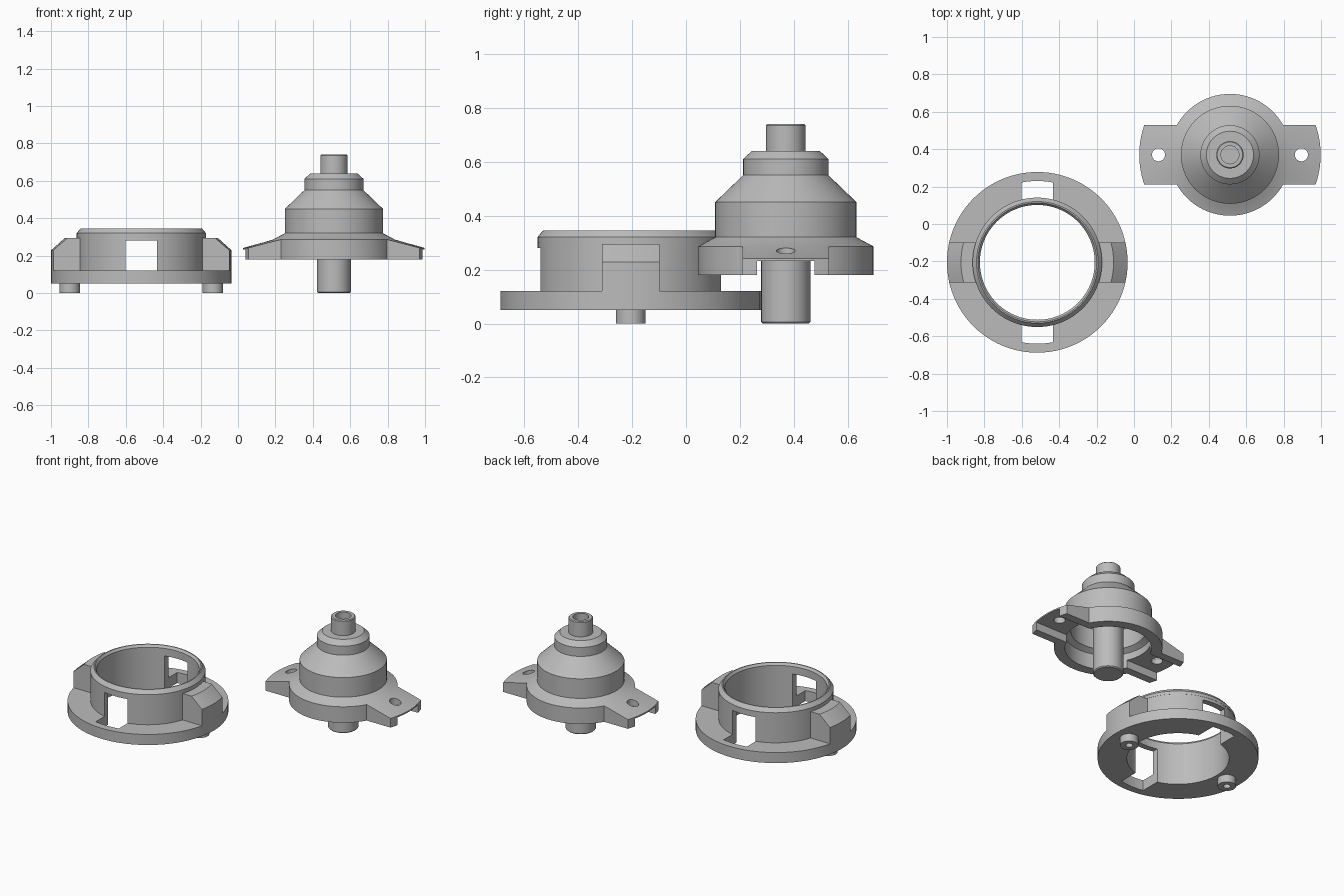
import bpy, bmesh, math
from mathutils import Vector

if "Cube" in bpy.data.objects:
    bpy.data.objects.remove(bpy.data.objects["Cube"])

SEG = 96
grey = bpy.data.materials.new("plain_grey")
grey.diffuse_color = (0.5, 0.5, 0.5, 1)
grey.use_nodes = True
grey.node_tree.nodes["Principled BSDF"].inputs["Base Color"].default_value = grey.diffuse_color


def finish(name, bm):
    bmesh.ops.recalc_face_normals(bm, faces=bm.faces)
    me = bpy.data.meshes.new(name)
    bm.to_mesh(me)
    bm.free()
    ob = bpy.data.objects.new(name, me)
    bpy.context.collection.objects.link(ob)
    me.materials.append(grey)
    return ob


def revolve(name, pts, seg=SEG, at=(0, 0)):
    """Spin an (r, z) outline; it is closed unless it starts on the axis."""
    bm = bmesh.new()
    vs = [bm.verts.new((r, 0, z)) for r, z in pts]
    loop = vs if pts[0][0] == 0 else vs + [vs[0]]
    es = [bm.edges.new(p) for p in zip(loop, loop[1:])]
    bmesh.ops.spin(bm, geom=vs + es, cent=(0, 0, 0), axis=(0, 0, 1),
                   angle=2 * math.pi, steps=seg)
    bmesh.ops.remove_doubles(bm, verts=bm.verts, dist=0.0001)
    bmesh.ops.translate(bm, verts=bm.verts, vec=(at[0], at[1], 0))
    return finish(name, bm)


def rod(name, r, z0, z1, at=(0, 0), seg=SEG):
    return revolve(name, [(0, z0), (r, z0), (r, z1), (0, z1)], seg, at)


def box(name, hx, hy, z0, z1):
    bm = bmesh.new()
    bmesh.ops.create_cube(bm, size=1)
    for v in bm.verts:
        v.co = Vector((v.co.x * 2 * hx, v.co.y * 2 * hy,
                       z0 + (v.co.z + 0.5) * (z1 - z0)))
    return finish(name, bm)


def combine(ob, other, op):
    """Apply a boolean and discard the helper."""
    m = ob.modifiers.new("bool", 'BOOLEAN')
    m.operation, m.solver, m.object = op, 'EXACT', other
    dg = bpy.context.evaluated_depsgraph_get()
    dg.update()
    me = bpy.data.meshes.new_from_object(ob.evaluated_get(dg))
    ob.modifiers.clear()
    ob.data = me
    bpy.data.objects.remove(other)


def trim_outside(ob, r, z0, z1, half_width):
    """Cut away everything beyond r except a straight strip along x."""
    cutter = revolve("trim", [(r, z0), (0.7, z0), (0.7, z1), (r, z1)])
    combine(cutter, box("strip", 1, half_width, z0 - 0.1, z1 + 0.1), 'DIFFERENCE')
    combine(ob, cutter, 'DIFFERENCE')


def place(ob, x, y):
    ob.location = (x, y, 0)
    bpy.ops.object.select_all(action='DESELECT')
    ob.select_set(True)
    bpy.context.view_layer.objects.active = ob
    bpy.ops.object.shade_smooth_by_angle(angle=math.radians(20))


# Mounting ring: flange, collar with chamfered lip, two side lugs
ring = revolve("mounting_ring", [
    (0.307, 0.05), (0.483, 0.05), (0.483, 0.228), (0.408, 0.295),
    (0.346, 0.295), (0.346, 0.32), (0.325, 0.345), (0.318, 0.345),
    (0.307, 0.33)])
trim_outside(ring, 0.345, 0.12, 0.3, 0.107)

# Window slots front and back, running down through the flange
slot = rod("slot", 0.435, 0, 0.28)
combine(slot, box("slot_width", 0.085, 1, -0.1, 0.5), 'INTERSECT')
combine(ring, slot, 'DIFFERENCE')

# Feet with screw holes under the lugs
for s in (-1, 1):
    combine(ring, rod("foot", 0.055, 0, 0.07, (s * 0.383, 0), 48), 'UNION')
    combine(ring, rod("screw_hole", 0.022, -0.05, 0.15, (s * 0.383, 0), 32),
            'DIFFERENCE')
place(ring, -0.517, -0.205)

# Stepped dome: hollow shell with wings and a socketed stub on top
dome = revolve("stepped_dome", [
    (0, 0.53), (0.12, 0.53), (0.225, 0.43), (0.225, 0.30), (0.26, 0.28),
    (0.26, 0.18), (0.485, 0.18), (0.485, 0.241), (0.325, 0.286),
    (0.262, 0.32), (0.262, 0.45), (0.158, 0.55), (0.158, 0.61),
    (0.126, 0.64), (0.073, 0.64), (0.073, 0.735), (0.068, 0.74),
    (0.048, 0.74), (0.048, 0.64), (0, 0.64)])
trim_outside(dome, 0.3255, 0.1, 0.4, 0.16)

# Channel under the wings, leaving a rail along each side
combine(dome, box("channel", 1, 0.107, 0.1, 0.232), 'DIFFERENCE')

# Wing holes
for s in (-1, 1):
    combine(dome, rod("wing_hole", 0.035, 0.1, 0.4, (s * 0.382, 0), 48),
            'DIFFERENCE')

# Lower shaft
shaft = revolve("shaft", [(0, 0), (0.085, 0), (0.091, 0.006), (0.091, 0.56), (0, 0.56)])
combine(dome, shaft, 'UNION')
place(dome, 0.513, 0.37)
